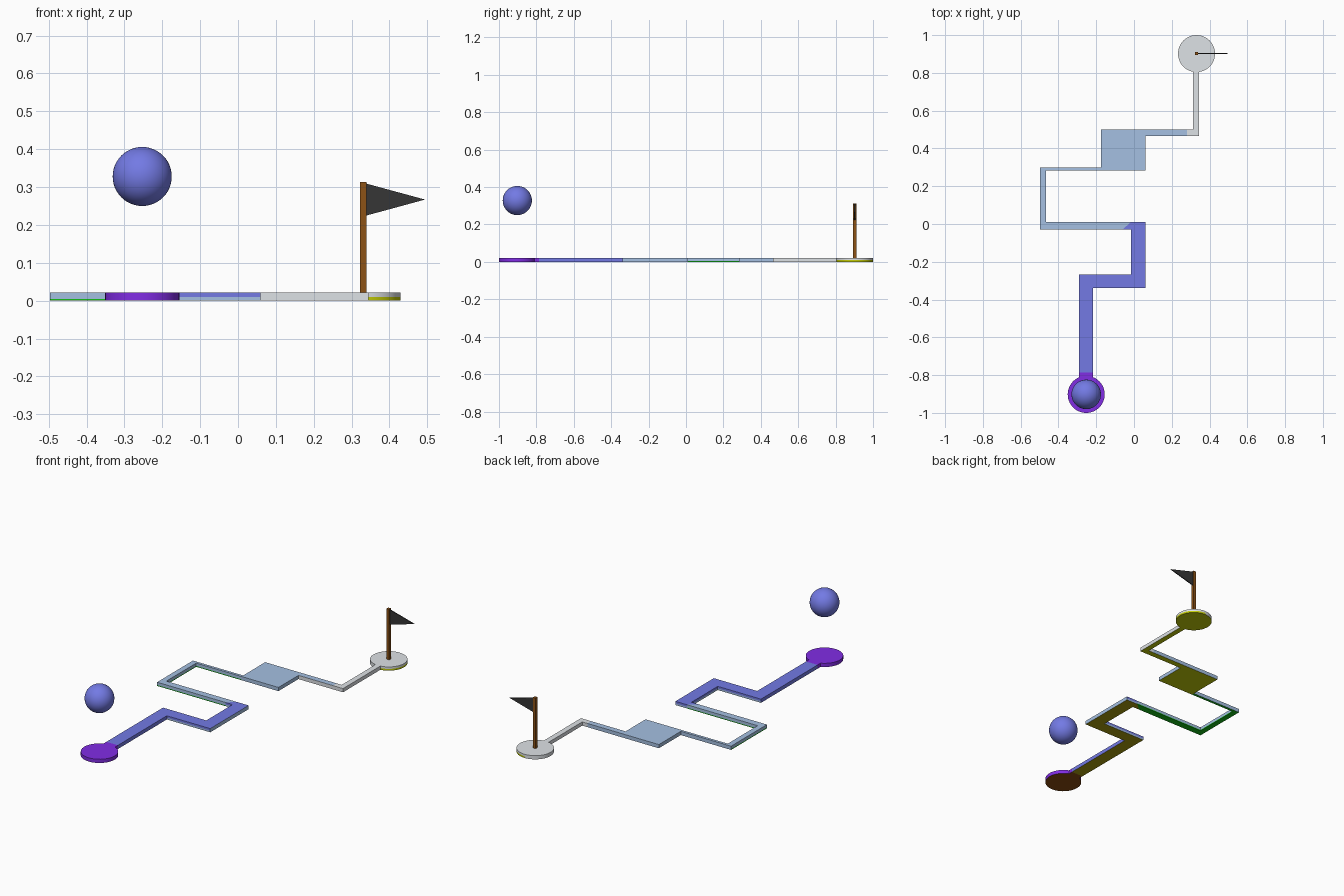
import bpy, bmesh, math

if "Cube" in bpy.data.objects:
    bpy.data.objects.remove(bpy.data.objects["Cube"])

TOP = 0.0215   # thickness of the course slabs


def mat(name, r, g, b):
    m = bpy.data.materials.new(name)
    lin = [((c / 255 + 0.055) / 1.055) ** 2.4 if c > 10 else c / 255 / 12.92 for c in (r, g, b)]
    m.diffuse_color = (*lin, 1)
    m.use_nodes = True
    m.node_tree.nodes["Principled BSDF"].inputs["Base Color"].default_value = m.diffuse_color
    return m


blue = mat("periwinkle blue", 115, 122, 228)
purple = mat("purple", 129, 45, 228)
pale = mat("pale blue", 165, 192, 226)
grey = mat("light grey", 222, 226, 230)
brown = mat("pole brown", 140, 82, 22)
dark = mat("flag charcoal", 54, 54, 54)
rust = mat("underside dark brown", 140, 76, 16)
olive = mat("underside olive", 172, 158, 14)
yellow = mat("underside yellow", 196, 205, 8)
green = mat("underside green", 20, 190, 25)


def add(name, bm, mats):
    bmesh.ops.recalc_face_normals(bm, faces=bm.faces)
    me = bpy.data.meshes.new(name)
    bm.to_mesh(me)
    bm.free()
    for m in mats:
        me.materials.append(m)
    ob = bpy.data.objects.new(name, me)
    bpy.context.collection.objects.link(ob)
    return ob


def slab(name, outline, mats, rim=lambda x, y, upper: 0, mid=0.01):
    """Flat slab from an outline. mats = top, underside, extras.
    rim picks the material of each half-height rim face from its centre."""
    bm = bmesh.new()
    rings = [[bm.verts.new((x, y, z)) for x, y in outline] for z in (0, mid, TOP)]
    bm.faces.new(rings[0]).material_index = 1
    bm.faces.new(rings[2])
    n = len(outline)
    for k in range(2):
        for i in range(n):
            j = (i + 1) % n
            f = bm.faces.new((rings[k][i], rings[k][j], rings[k + 1][j], rings[k + 1][i]))
            c = f.calc_center_median()
            f.material_index = rim(c.x, c.y, k == 1)
    return add(name, bm, mats)


def circle(cx, cy, r, n=48):
    return [(cx + r * math.cos(2 * math.pi * i / n), cy + r * math.sin(2 * math.pi * i / n))
            for i in range(n)]


def smooth(ob):
    bpy.ops.object.select_all(action='DESELECT')
    ob.select_set(True)
    bpy.context.view_layer.objects.active = ob
    bpy.ops.object.shade_smooth_by_angle()


SX, SY, EX, EY, R = -0.253, -0.902, 0.331, 0.902, 0.098

# round start and finish pads, the finish underside wrapping onto its right rim
smooth(slab("start_pad", circle(SX, SY, R), [purple, rust]))
smooth(slab("finish_pad", circle(EX, EY, R), [grey, yellow],
            lambda x, y, upper: 1 if x > EX and not upper else 0))

# start of the track, tinted like the pad
slab("track_start", [(-0.291, -0.812), (SX, SY + R), (-0.217, -0.812),
                     (-0.217, -0.785), (-0.291, -0.785)], [purple, rust])
# wide zigzag track, with a paler lower rim on its far half
slab("wide_track", [(-0.291, -0.785), (-0.217, -0.785), (-0.217, -0.339), (0.06, -0.339),
                    (0.06, 0.011), (-0.015, 0.011), (-0.06, -0.028), (-0.015, -0.028),
                    (-0.015, -0.268), (-0.291, -0.268)], [blue, olive, pale],
     lambda x, y, upper: 2 if y > -0.4 and (not upper or x > 0.05) else 0)
# narrow loop on the left, green along the bottom of the outer rim
slab("narrow_loop", [(-0.015, 0.011), (-0.465, 0.011), (-0.465, 0.283), (-0.176, 0.283),
                     (-0.176, 0.299), (-0.497, 0.299), (-0.497, -0.028), (-0.06, -0.028)],
     [pale, green], lambda x, y, upper: 0 if upper or y > 0.29 else 1, mid=0.005)
# square platform with its exit track, whose front rim is grey
slab("platform", [(-0.176, 0.283), (0.06, 0.283), (0.06, 0.465), (0.28, 0.465),
                  (0.28, 0.499), (-0.176, 0.499)], [pale, yellow, grey],
     lambda x, y, upper: 2 if x > 0.1 and y < 0.47 else 0)
# last stretch to the finish
slab("final_track", [(0.28, 0.465), (0.345, 0.465), (0.345, 0.805), (EX, EY - R),
                     (0.313, 0.805), (0.313, 0.499), (0.28, 0.499)], [grey, yellow])

# ball floating above the start
bm = bmesh.new()
bmesh.ops.create_uvsphere(bm, u_segments=48, v_segments=24, radius=0.078)
bmesh.ops.translate(bm, verts=bm.verts, vec=(SX, SY, 0.328))
smooth(add("ball", bm, [blue]))

# flag pole
bm = bmesh.new()
bmesh.ops.create_cube(bm, size=1)
bmesh.ops.scale(bm, verts=bm.verts, vec=(0.017, 0.017, 0.313 - TOP))
bmesh.ops.translate(bm, verts=bm.verts, vec=(EX, EY, (0.313 + TOP) / 2))
add("flag_pole", bm, [brown])

# triangular pennant
bm = bmesh.new()
a, b = [[bm.verts.new((x, EY + s * 0.003, z)) for x, z in
         ((EX + 0.0085, 0.309), (EX + 0.0085, 0.225), (0.494, 0.267))] for s in (-1, 1)]
bm.faces.new(a)
bm.faces.new(b)
for i in range(3):
    j = (i + 1) % 3
    bm.faces.new((a[i], a[j], b[j], b[i]))
add("flag", bm, [dark])
